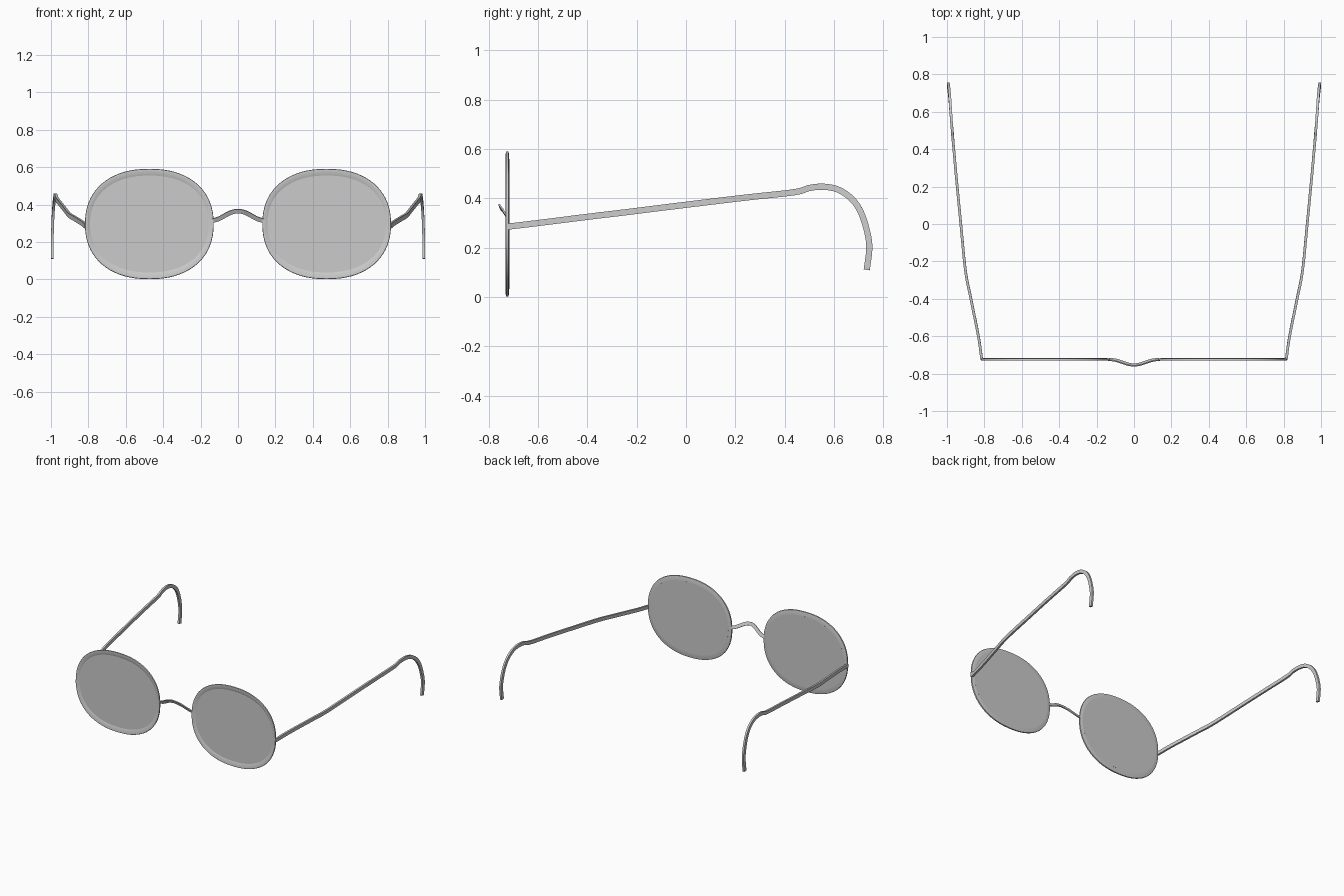
import bpy, bmesh, math
from mathutils import Vector

if "Cube" in bpy.data.objects:
    bpy.data.objects.remove(bpy.data.objects["Cube"])


def finish(bm, name, angle=35):
    bmesh.ops.recalc_face_normals(bm, faces=bm.faces)
    me = bpy.data.meshes.new(name)
    bm.to_mesh(me)
    bm.free()
    ob = bpy.data.objects.new(name, me)
    bpy.context.collection.objects.link(ob)
    bpy.ops.object.select_all(action='DESELECT')
    ob.select_set(True)
    bpy.context.view_layer.objects.active = ob
    bpy.ops.object.shade_smooth_by_angle(angle=math.radians(angle))
    return ob


def bridge_loops(bm, a, b):
    n = len(a)
    for i in range(n):
        j = (i + 1) % n
        bm.faces.new((a[i], a[j], b[j], b[i]))


def smooth_path(pts, steps=6):
    p = [Vector(q) for q in pts]
    p = [2 * p[0] - p[1]] + p + [2 * p[-1] - p[-2]]
    out = []
    for i in range(1, len(p) - 2):
        a, b, c, d = p[i - 1:i + 3]
        for k in range(steps):
            t = k / steps
            out.append(0.5 * (2 * b + (c - a) * t + (2 * a - 5 * b + 4 * c - d) * t * t
                              + (3 * b - a - 3 * c + d) * t ** 3))
    return out + [p[-2]]


def sweep(name, pts, side, thick, height):
    # rectangular wire: thick along side, height across it
    path = smooth_path(pts)
    bm = bmesh.new()
    rings = []
    for i, p in enumerate(path):
        t = (path[min(i + 1, len(path) - 1)] - path[max(i - 1, 0)]).normalized()
        s = Vector(side)
        s = (s - t * s.dot(t)).normalized()
        u = t.cross(s)
        rings.append([bm.verts.new(p + s * a * thick / 2 + u * b * height / 2)
                      for a, b in ((-1, -1), (1, -1), (1, 1), (-1, 1))])
    for a, b in zip(rings, rings[1:]):
        bridge_loops(bm, a, b)
    bm.faces.new(rings[0])
    bm.faces.new(rings[-1])
    return finish(bm, name)


def oval(bm, cx, inset, y, n=72, e=2.25):
    # rounded-oval loop, inset slightly more at top and bottom
    loop = []
    for i in range(n):
        a = 2 * math.pi * i / n
        c, s = math.cos(a), math.sin(a)
        x = math.copysign(abs(c) ** (2 / e), c) * (0.344 - inset * 0.75)
        z = math.copysign(abs(s) ** (2 / e), s) * (0.295 - inset)
        loop.append(bm.verts.new((cx + x, y, 0.296 + z)))
    return loop


for sx, label in ((-1, "left"), (1, "right")):
    cx = sx * 0.474

    # rim with inward sloping front
    bm = bmesh.new()
    loops = [oval(bm, cx, i, y) for i, y in
             ((0.036, -0.7225), (0.010, -0.731), (0.002, -0.730), (0, -0.726),
              (0.002, -0.720), (0.010, -0.718), (0.036, -0.7165))]
    for a, b in zip(loops, loops[1:] + loops[:1]):
        bridge_loops(bm, a, b)
    finish(bm, label + "_rim", 50)

    # lens disc
    bm = bmesh.new()
    front, back = oval(bm, cx, 0.034, -0.7225), oval(bm, cx, 0.034, -0.7165)
    bridge_loops(bm, front, back)
    bm.faces.new(front)
    bm.faces.new(back)
    finish(bm, label + "_lens")

    # temple arm with ear hook
    arm = [(0.814, -0.725, 0.285), (0.832, -0.60, 0.300), (0.872, -0.40, 0.325),
           (0.901, -0.25, 0.343), (0.926, 0.0, 0.374), (0.950, 0.25, 0.404),
           (0.967, 0.44, 0.425), (0.972, 0.50, 0.442), (0.977, 0.56, 0.447),
           (0.981, 0.62, 0.434), (0.985, 0.675, 0.395), (0.989, 0.713, 0.335),
           (0.992, 0.738, 0.25), (0.993, 0.743, 0.19), (0.993, 0.733, 0.11)]
    sweep(label + "_temple", [(sx * x, y, z) for x, y, z in arm], (1, 0, 0), 0.014, 0.025)

# nose bridge
half = [(0.136, -0.724, 0.314), (0.10, -0.728, 0.325), (0.06, -0.740, 0.347), (0.03, -0.750, 0.360)]
sweep("nose_bridge", [(-x, y, z) for x, y, z in half] + [(0, -0.754, 0.365)] + half[::-1],
      (0, 1, 0.45), 0.007, 0.024)
